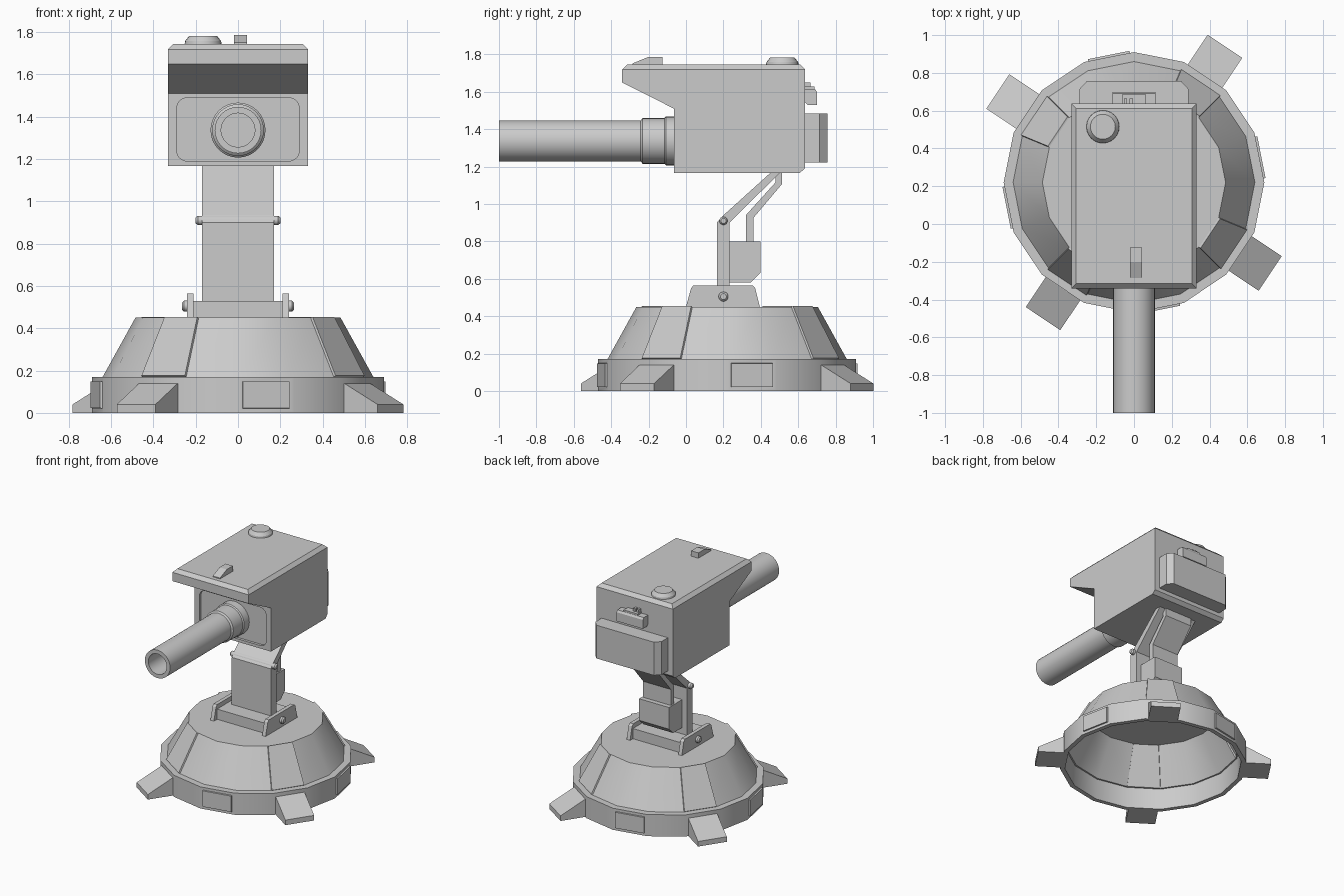
import bpy, bmesh, math
from mathutils import Matrix, Vector

if "Cube" in bpy.data.objects:
    bpy.data.objects.remove(bpy.data.objects["Cube"])

BASE = Vector((0, 0.22, 0))


def finish(name, bm, matrix=None):
    bmesh.ops.recalc_face_normals(bm, faces=bm.faces)
    if matrix:
        bm.transform(matrix)
    me = bpy.data.meshes.new(name)
    bm.to_mesh(me)
    bm.free()
    ob = bpy.data.objects.new(name, me)
    bpy.context.collection.objects.link(ob)
    return ob


def smooth(ob, angle=35):
    bpy.ops.object.select_all(action='DESELECT')
    bpy.context.view_layer.objects.active = ob
    ob.select_set(True)
    bpy.ops.object.shade_smooth_by_angle(angle=math.radians(angle))


def prism_bm(pts, axis, lo, hi):
    """Extrude a 2D outline: axis x takes (y,z), y takes (x,z), z takes (x,y)."""
    place = {'x': lambda a, b: (lo, a, b), 'y': lambda a, b: (a, lo, b),
             'z': lambda a, b: (a, b, lo)}[axis]
    bm = bmesh.new()
    f = bm.faces.new([bm.verts.new(place(*p)) for p in pts])
    ext = bmesh.ops.extrude_face_region(bm, geom=[f])['geom']
    step = Vector([(hi - lo) if a == axis else 0 for a in 'xyz'])
    bmesh.ops.translate(bm, vec=step, verts=[v for v in ext if isinstance(v, bmesh.types.BMVert)])
    bmesh.ops.recalc_face_normals(bm, faces=bm.faces)
    return bm


def prism(name, pts, axis, lo, hi, matrix=None):
    return finish(name, prism_bm(pts, axis, lo, hi), matrix)


def box(name, x, y, z):
    return prism(name, [(x[0], y[0]), (x[1], y[0]), (x[1], y[1]), (x[0], y[1])], 'z', *z)


def lathe_bm(profile, n, cap_start=True, cap_end=True):
    bm = bmesh.new()
    rings = [[bm.verts.new((r * math.cos(2 * math.pi * i / n), r * math.sin(2 * math.pi * i / n), h))
              for i in range(n)] for r, h in profile]
    for a, b in zip(rings, rings[1:]):
        for i in range(n):
            j = (i + 1) % n
            bm.faces.new((a[i], a[j], b[j], b[i]))
    if cap_start:
        bm.faces.new(rings[0][::-1])
    if cap_end:
        bm.faces.new(rings[-1])
    return bm


# hollow 16-sided base: skirt ring and cone, with raised facet panels
bm = lathe_bm([(0.65, 0.168), (0.655, 0), (0.69, 0), (0.69, 0.17), (0.64, 0.17), (0.485, 0.45)],
              16, cap_start=False)


def facets(first, test):
    out = []
    for f in bm.faces:
        c = f.calc_center_median()
        off = (math.degrees(math.atan2(c.y, c.x)) - first + 45) % 90 - 45
        if abs(off) < 3 and test(c):
            out.append(f)
    return out


cone = facets(56.25, lambda c: 0.2 < c.z < 0.4)
skirt = facets(11.25, lambda c: c.xy.length > 0.67 and 0.05 < c.z < 0.12)
for faces, margin in ((cone, 0.018), (skirt, 0.03)):
    bmesh.ops.inset_individual(bm, faces=faces, thickness=margin)
    bmesh.ops.inset_individual(bm, faces=faces, thickness=0.002, depth=0.011)
smooth(finish("base", bm, Matrix.Translation(BASE)), 30)

# four wedge feet
for k in range(4):
    m = Matrix.Translation(BASE) @ Matrix.Rotation(math.radians(56.25 + 90 * k), 4, 'Z')
    prism(f"foot_{k + 1}", [(0.66, 0), (0.867, 0), (0.867, 0.04), (0.677, 0.14), (0.66, 0.14)],
          'y', -0.11, 0.11, m)

# arm mounting bracket
box("bracket_block", (-0.21, 0.21), (0.04, 0.36), (0.45, 0.53))
side = [(0.0, 0.45), (0.395, 0.45), (0.37, 0.55), (0.355, 0.565), (0.04, 0.565), (0.027, 0.55)]
ALONG_X = Matrix.Rotation(math.pi / 2, 4, 'Y')
for s, tag in ((-1, "left"), (1, "right")):
    prism(f"bracket_plate_{tag}", side, 'x', s * 0.21, s * 0.24)
    bolt = lathe_bm([(0.026, 0.235), (0.026, 0.255), (0.016, 0.265)], 16)
    smooth(finish(f"bracket_bolt_{tag}", bolt,
                  Matrix.Translation((0, 0.2, 0.505)) @ Matrix.Scale(s, 4, (1, 0, 0)) @ ALONG_X))

# bent support arm, its rear strut and counter block
prism("front_arm", [(0.165, 0.46), (0.233, 0.46), (0.233, 0.9), (0.505, 1.17), (0.455, 1.17),
                    (0.195, 0.935), (0.165, 0.9)], 'x', -0.17, 0.17)
prism("rear_strut", [(0.32, 0.79), (0.36, 0.79), (0.36, 0.925), (0.512, 1.105), (0.512, 1.18),
                     (0.478, 1.18), (0.478, 1.115), (0.32, 0.94)], 'x', -0.12, 0.12)
prism("counter_block", [(0.23, 0.58), (0.345, 0.58), (0.397, 0.63), (0.397, 0.8), (0.23, 0.8)],
      'x', -0.13, 0.13)
pin = lathe_bm([(0.014, -0.2), (0.022, -0.19), (0.022, 0.19), (0.014, 0.2)], 16)
smooth(finish("elbow_pin", pin, Matrix.Translation((0, 0.2, 0.91)) @ ALONG_X))

# gun housing with front overhang and bevelled roof rim
bm = prism_bm([(-0.065, 1.167), (0.61, 1.167), (0.637, 1.192), (0.637, 1.745), (-0.342, 1.745),
               (-0.342, 1.65), (-0.065, 1.51)], 'x', -0.332, 0.332)
rim = [e for e in bm.edges if all(v.co.z > 1.74 for v in e.verts)]
bmesh.ops.bevel(bm, geom=rim, offset=0.026, segments=1, affect='EDGES')
housing = finish("housing", bm)

# rounded recess in the housing front
outline = []
for cx, cz, start in ((0.24, 1.44, 0), (-0.24, 1.44, 90), (-0.24, 1.24, 180), (0.24, 1.24, 270)):
    for i in range(5):
        a = math.radians(start + 22.5 * i)
        outline.append((cx + 0.05 * math.cos(a), cz + 0.05 * math.sin(a)))
cutter = prism("recess_cutter", outline, 'y', -0.1, -0.045)
cutter.hide_render = True
cutter.hide_set(True)
cut = housing.modifiers.new("front_recess", 'BOOLEAN')
cut.operation = 'DIFFERENCE'
cut.object = cutter
cut.solver = 'EXACT'

# barrel with stepped collars and bore
barrel = lathe_bm([(0.13, 0.03), (0.13, 0.108), (0.122, 0.116), (0.122, 0.232), (0.11, 0.242),
                   (0.11, 1.0), (0.08, 1.0), (0.08, 0.3)], 32)
smooth(finish("barrel", barrel,
              Matrix.Translation((0, 0, 1.337)) @ Matrix.Rotation(math.pi / 2, 4, 'X')))

# roof knob and sight
knob = lathe_bm([(0.088, 1.74), (0.085, 1.758), (0.066, 1.782)], 24)
smooth(finish("roof_knob", knob, Matrix.Translation((-0.165, 0.515, 0))), 25)
prism("roof_sight", [(-0.285, 1.74), (-0.125, 1.74), (-0.125, 1.787), (-0.2, 1.787), (-0.285, 1.752)],
      'x', -0.02, 0.043)

# rear pack and latch
prism("rear_pack", [(-0.288, 0.63), (0.288, 0.63), (0.288, 0.715), (0.25, 0.756),
                    (-0.25, 0.756), (-0.288, 0.715)], 'z', 1.222, 1.483)
prism("latch_body", [(0.63, 1.55), (0.65, 1.53), (0.7, 1.53), (0.7, 1.6), (0.69, 1.615), (0.63, 1.615)],
      'x', -0.115, 0.115)
box("latch_plate", (-0.06, 0.06), (0.63, 0.688), (1.61, 1.628))
for i, x in enumerate((-0.045, -0.015)):
    box(f"latch_lug_{i + 1}", (x - 0.009, x + 0.009), (0.63, 0.665), (1.62, 1.65))
